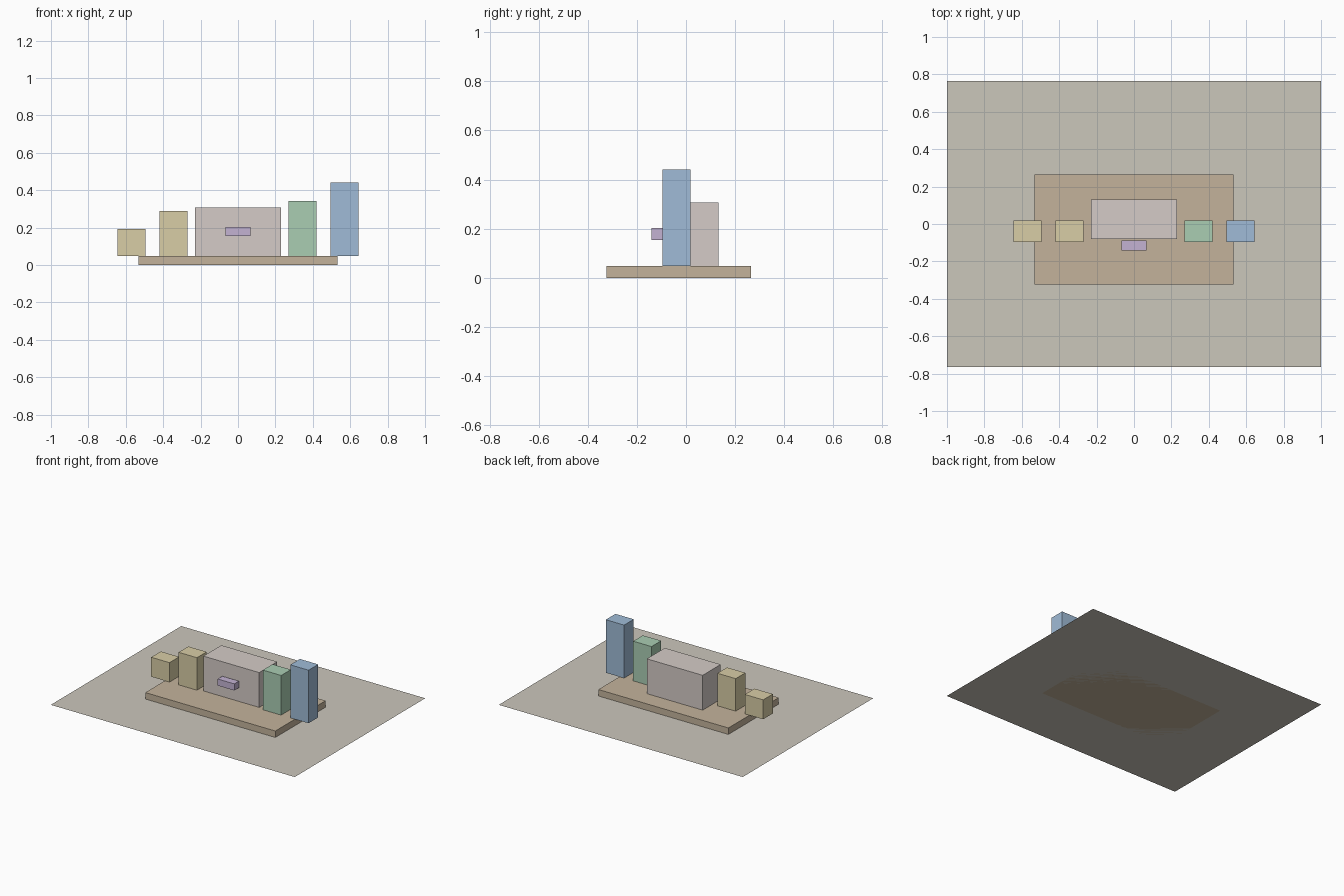
import bpy
import bmesh
from mathutils import Matrix, Vector

if "Cube" in bpy.data.objects:
    bpy.data.objects.remove(bpy.data.objects["Cube"])


def material(name, rgb):
    m = bpy.data.materials.new(name)
    m.diffuse_color = (*rgb, 1)
    m.use_nodes = True
    m.node_tree.nodes["Principled BSDF"].inputs["Base Color"].default_value = m.diffuse_color
    return m


def finish(name, bm, mat):
    mesh = bpy.data.meshes.new(name)
    bm.to_mesh(mesh)
    bm.free()
    mesh.materials.append(mat)
    obj = bpy.data.objects.new(name, mesh)
    bpy.context.collection.objects.link(obj)
    return obj


def box(name, x, width, y, z, mat):
    """Box centred on x, spanning the given y and z ranges."""
    bm = bmesh.new()
    size = Vector((width, y[1] - y[0], z[1] - z[0]))
    bmesh.ops.create_cube(bm, size=1, matrix=Matrix.Diagonal((*size, 1)))
    obj = finish(name, bm, mat)
    obj.location = (x, sum(y) / 2, sum(z) / 2)
    return obj


stone = material("stone", (0.60, 0.57, 0.50))
wood = material("wood", (0.55, 0.45, 0.33))
taupe = material("taupe", (0.66, 0.60, 0.57))
sand = material("sand", (0.69, 0.61, 0.38))
green = material("green", (0.40, 0.61, 0.45))
blue = material("blue", (0.35, 0.50, 0.68))
purple = material("purple", (0.55, 0.45, 0.65))

TOP = 0.048  # top of the platform

# Flat single-sided floor sheet
bm = bmesh.new()
bmesh.ops.create_grid(bm, x_segments=1, y_segments=1, size=1,
                      matrix=Matrix.Diagonal((1, 0.764, 1, 1)))
finish("floor_sheet", bm, stone)

# Platform, main block and the small plate on its front
box("platform", 0, 1.066, (-0.324, 0.265), (0, TOP), wood)
box("main_block", 0, 0.458, (-0.079, 0.132), (TOP, 0.306), taupe)
box("front_plate", 0, 0.136, (-0.141, -0.087), (0.154, 0.203), purple)

# Row of pillars, rising from left to right
for name, x, top, mat in (
    ("outer_left_pillar", -0.57, 0.192, sand),
    ("inner_left_pillar", -0.345, 0.289, sand),
    ("inner_right_pillar", 0.345, 0.342, green),
    ("outer_right_pillar", 0.57, 0.441, blue),
):
    box(name, x, 0.15, (-0.095, 0.018), (TOP, top), mat)
